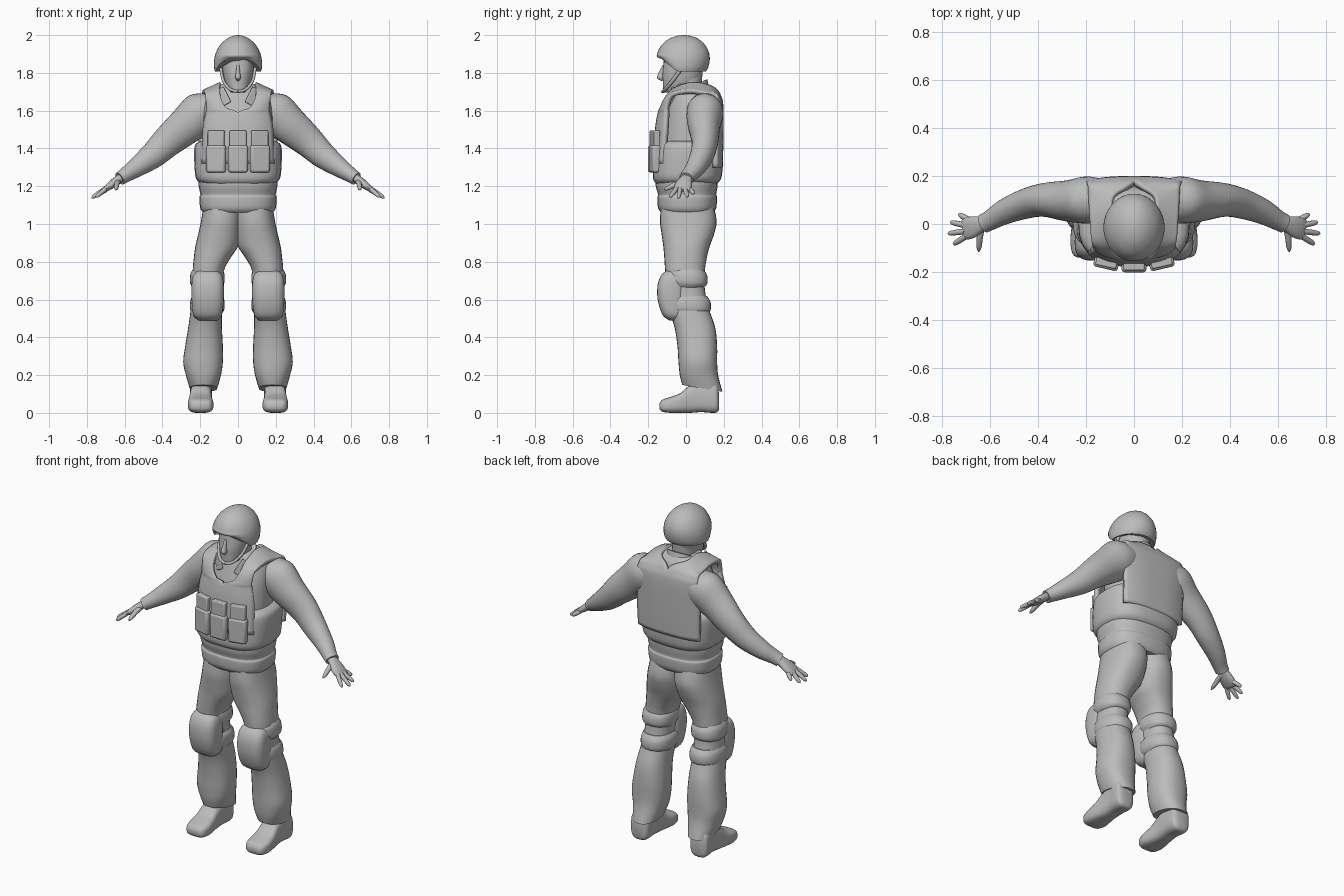
import bpy, bmesh, math
from mathutils import Vector, Matrix

if "Cube" in bpy.data.objects:
    bpy.data.objects.remove(bpy.data.objects["Cube"], do_unlink=True)

grey = bpy.data.materials.new("plain grey")
grey.use_nodes = True
grey.diffuse_color = (.5, .5, .5, 1)
grey.node_tree.nodes["Principled BSDF"].inputs["Base Color"].default_value = (.5, .5, .5, 1)


def finish(name, bm, mirror=False, thickness=0, bevel=0):
    """Turn a bmesh into a smooth-shaded object with its modifiers."""
    bmesh.ops.recalc_face_normals(bm, faces=bm.faces)
    mesh = bpy.data.meshes.new(name)
    bm.to_mesh(mesh)
    bm.free()
    mesh.materials.append(grey)
    obj = bpy.data.objects.new(name, mesh)
    bpy.context.collection.objects.link(obj)
    bpy.ops.object.select_all(action='DESELECT')
    obj.select_set(True)
    bpy.context.view_layer.objects.active = obj
    bpy.ops.object.shade_smooth_by_angle(angle=math.radians(42))
    if mirror:
        obj.modifiers.new("Mirror", 'MIRROR')
    if thickness:
        solid = obj.modifiers.new("Solidify", 'SOLIDIFY')
        solid.thickness, solid.offset = thickness, 0
    if bevel:
        mod = obj.modifiers.new("Bevel", 'BEVEL')
        mod.width, mod.segments = bevel, 2
    return obj


def smooth_rows(rows, steps):
    """Pass a Catmull-Rom spline through rows of numbers."""
    out = []
    last = len(rows) - 1
    for i in range(last):
        quad = zip(rows[max(i - 1, 0)], rows[i], rows[i + 1], rows[min(i + 2, last)])
        quad = list(quad)
        for k in range(steps):
            t = k / steps
            out.append([b + t * ((c - a) / 2 + t * (a - 2.5 * b + 2 * c - d / 2
                        + t * (1.5 * (b - c) + (d - a) / 2))) for a, b, c, d in quad])
    return out + [list(rows[-1])]


def loft(name, sections, e=2.3, steps=4, seg=28, mirror=False, warp=None):
    """Skin superellipse sections, each a centre and two half axes."""
    rows = smooth_rows([[*c, *u, *v] for c, u, v in sections], steps)
    bm = bmesh.new()
    rings = []
    for r in rows:
        c, u, v = Vector(r[:3]), Vector(r[3:6]), Vector(r[6:])
        ring = []
        for k in range(seg):
            a = math.tau * k / seg
            p, q = math.cos(a), math.sin(a)
            p = math.copysign(abs(p) ** (2 / e), p)
            q = math.copysign(abs(q) ** (2 / e), q)
            co = c + u * p + v * q
            ring.append(bm.verts.new(warp(co) if warp else co))
        rings.append(ring)
    for lo, hi in zip(rings, rings[1:]):
        for k in range(seg):
            j = (k + 1) % seg
            bm.faces.new((lo[k], lo[j], hi[j], hi[k]))
    bm.faces.new(rings[0])
    bm.faces.new(rings[-1])
    return finish(name, bm, mirror)


def level(rows):
    """Horizontal sections from z, x range, y range and optional tilt."""
    return [(((x0 + x1) / 2, (y0 + y1) / 2, z), ((x1 - x0) / 2, 0, 0),
             (0, (y1 - y0) / 2, tilt[0] if tilt else 0)) for z, x0, x1, y0, y1, *tilt in rows]


def centred(rows):
    return level([(z, -w, w, *rest) for z, w, *rest in rows])


def tube(name, rows, mirror=True, **kw):
    """Limb along points, each with a thickness and a width radius."""
    pts = [Vector(r[:3]) for r in rows]
    out = []
    for i, (p, r) in enumerate(zip(pts, rows)):
        t = (pts[min(i + 1, len(pts) - 1)] - pts[max(i - 1, 0)]).normalized()
        u = t.cross(Vector((0, 1, 0))).normalized()
        out.append((p, u * r[3], u.cross(t) * r[4]))
    return loft(name, out, mirror=mirror, **kw)


def box(name, centre, size, turn=(0, 0, 0), bevel=.008, mirror=False):
    bm = bmesh.new()
    rot = Matrix.Translation(centre)
    for angle, axis in zip(turn, "XYZ"):
        rot = rot @ Matrix.Rotation(math.radians(angle), 4, axis)
    bmesh.ops.create_cube(bm, size=1, matrix=rot @ Matrix.Diagonal((*size, 1)))
    return finish(name, bm, mirror, bevel=bevel)


# Torso, jacket skirt and collar
loft("torso", centred([(1.18, .195, -.14, .16), (1.4, .185, -.135, .17), (1.55, .185, -.115, .17),
                       (1.64, .175, -.09, .16), (1.7, .145, -.07, .145), (1.74, .09, -.06, .115)]))
loft("jacket_skirt", centred([(1.06, .185, -.13, .145), (1.085, .2, -.148, .16),
                              (1.14, .205, -.152, .165), (1.155, .199, -.147, .16),
                              (1.2, .208, -.16, .167), (1.25, .21, -.16, .17)]), e=2.6)
loft("collar", centred([(1.65, .115, -.085, .125, .035), (1.69, .098, -.08, .12, .04),
                        (1.725, .085, -.072, .112, .042)]), e=2)
box("collar_flap", (.078, -.075, 1.675), (.05, .014, .095), (-18, 25, 25), .005, True)

# Vest half as a strip from front hem over the shoulder to the back hem
vest_path = [(0, .185, -.165, 1.32, .05, 0), (0, .18, -.152, 1.5, .05, 0),
             (0, .165, -.138, 1.585, .04, 0), (.06, .16, -.128, 1.61, .03, 0),
             (.09, .165, -.105, 1.66, .02, 0), (.095, .175, -.06, 1.71, 0, .02),
             (.09, .18, .03, 1.74, 0, .04), (.085, .185, .11, 1.73, 0, .045),
             (.03, .19, .15, 1.71, 0, .03), (0, .195, .172, 1.68, -.01, .02),
             (0, .2, .186, 1.62, -.02, 0), (0, .205, .186, 1.45, -.03, 0),
             (0, .2, .182, 1.3, -.03, 0)]
bm = bmesh.new()
columns = 10
strip = []
for x0, x1, y, z, bend, drop in smooth_rows(vest_path, 5):
    x0 = max(x0, 0)
    strip.append([bm.verts.new((x0 + (x1 - x0) * t, y + bend * t ** 3, z - drop * t))
                  for t in (k / columns for k in range(columns + 1))])
for lo, hi in zip(strip, strip[1:]):
    for k in range(columns):
        bm.faces.new((lo[k], lo[k + 1], hi[k + 1], hi[k]))
finish("vest", bm, mirror=True, thickness=.025)

# Wide band around the lower vest
loft("vest_band", centred([(1.215, .195, -.16, .165), (1.24, .222, -.174, .186),
                           (1.3, .23, -.174, .194), (1.39, .232, -.166, .195),
                           (1.425, .222, -.158, .19), (1.44, .195, -.14, .18)]), e=2.8, steps=3)

# Three front pouches with magazines
for side, label in ((-1, "right"), (0, "middle"), (1, "left")):
    spot = Vector((side * .115, -.176 + abs(side) * .014, 0))
    turn = (0, 0, side * 13)
    box(label + "_pouch", spot + Vector((0, 0, 1.345)), (.104, .05, .145), turn, .012)
    box(label + "_magazine", spot + Vector((0, 0, 1.44)), (.088, .034, .11), turn, .006)

# Neck, head and helmet
loft("neck", centred([(1.62, .075, -.06, .09), (1.7, .066, -.065, .08), (1.82, .07, -.06, .09)]), e=2)
loft("head", centred([(1.695, .03, -.112, -.04), (1.71, .05, -.12, 0), (1.745, .068, -.122, .06),
                      (1.79, .078, -.125, .085), (1.84, .084, -.12, .09), (1.9, .08, -.115, .08)]))
tube("nose", [(0, -.115, 1.84, .008, .01), (0, -.125, 1.8, .011, .018),
              (0, -.134, 1.775, .015, .02), (0, -.122, 1.762, .008, .008)], mirror=False, seg=12)


def raise_brim(co):
    """Lift the helmet rim above the face."""
    if co.y < -.05 and co.z < 1.9:
        co.z += (1.9 - co.z) * .75 * min(1, (-.05 - co.y) / .08)
    return co


loft("helmet", centred([(1.808, .122, -.14, .105), (1.83, .127, -.15, .118), (1.87, .126, -.155, .126),
                        (1.91, .116, -.15, .121), (1.95, .093, -.127, .1), (1.98, .06, -.09, .066),
                        (1.995, .03, -.052, .028), (2, .003, -.018, -.01)]), e=2, seg=36, warp=raise_brim)
tube("chin_strap", [(.092, -.02, 1.83, .008, .01), (.078, -.07, 1.76, .008, .01),
                    (.045, -.108, 1.715, .008, .01), (0, -.122, 1.7, .008, .01)], seg=10)

# Arms and hands
tube("arm", [(.14, .1, 1.61, .09, .09), (.2, .1, 1.585, .112, .098), (.275, .096, 1.52, .1, .086),
             (.375, .1, 1.435, .083, .07), (.455, .083, 1.36, .069, .062), (.54, .05, 1.298, .052, .052),
             (.6, .015, 1.257, .039, .042), (.626, .002, 1.24, .036, .04)], e=2)
tube("palm", [(.605, .01, 1.255, .022, .028), (.635, 0, 1.235, .022, .033), (.67, -.012, 1.208, .021, .045),
              (.7, -.02, 1.185, .015, .046), (.712, -.022, 1.177, .008, .04)], seg=16)
fingers = {"little": (.69, .018, .73, .042, 1.16), "ring": (.7, -.006, .765, .008, 1.143),
           "middle": (.703, -.03, .775, -.04, 1.137), "index": (.698, -.05, .752, -.085, 1.142)}
for label, (x0, y0, x1, y1, z1) in fingers.items():
    start, end = Vector((x0, y0, 1.188)), Vector((x1, y1, z1))
    tube(label + "_finger", [(*start.lerp(end, t), r, r) for t, r in
                             ((0, .012), (.5, .012), (.88, .009), (1, .002))], e=2, seg=10)
tube("thumb", [(.635, -.01, 1.228, .016, .016), (.642, -.055, 1.21, .014, .014),
               (.645, -.095, 1.19, .011, .011), (.646, -.115, 1.18, .003, .003)], e=2, seg=10)

# Trouser legs, flared below the knee
loft("trouser_leg", level([(1.12, -.02, .18, -.13, .14), (1.02, -.02, .195, -.138, .162),
                           (.95, -.015, .21, -.13, .15), (.88, .0, .226, -.12, .125),
                           (.82, .04, .234, -.115, .11), (.75, .075, .24, -.11, .1),
                           (.65, .085, .24, -.1, .1), (.55, .085, .25, -.09, .122),
                           (.45, .085, .264, -.06, .155), (.35, .08, .28, -.045, .165),
                           (.27, .08, .29, -.04, .165), (.2, .09, .276, -.033, .17),
                           (.13, .11, .256, -.02, .193, -.018)]), mirror=True)

# Knee pads with padded straps
loft("knee_pad", level([(.49, .11, .21, -.09, 0), (.52, .085, .238, -.125, 0), (.6, .075, .246, -.15, 0),
                        (.68, .075, .246, -.15, 0), (.73, .085, .236, -.13, 0),
                        (.755, .11, .21, -.1, 0)]), e=3, mirror=True)
for label, z, back in (("upper", .715, .112), ("lower", .575, .13)):
    loft(label + "_knee_strap", level([(z - .05, .085, .24, -.08, back - .02),
                                       (z - .025, .072, .254, -.1, back, -.008),
                                       (z + .02, .072, .252, -.1, back, -.008),
                                       (z + .045, .085, .24, -.08, back - .02)]), mirror=True)

# Boots, skinned from toe to heel
boot = [(-.14, .16, .235, .02, .05), (-.125, .14, .255, .006, .07), (-.08, .13, .265, 0, .085),
        (-.03, .135, .262, 0, .105), (.02, .14, .255, 0, .145), (.08, .138, .252, .004, .17),
        (.14, .138, .255, 0, .17), (.165, .145, .25, .004, .15), (.175, .165, .23, .02, .1)]
loft("boot", [(((x0 + x1) / 2, y, (z0 + z1) / 2), ((x1 - x0) / 2, 0, 0), (0, 0, (z1 - z0) / 2))
              for y, x0, x1, z0, z1 in boot], e=3.2, mirror=True)
